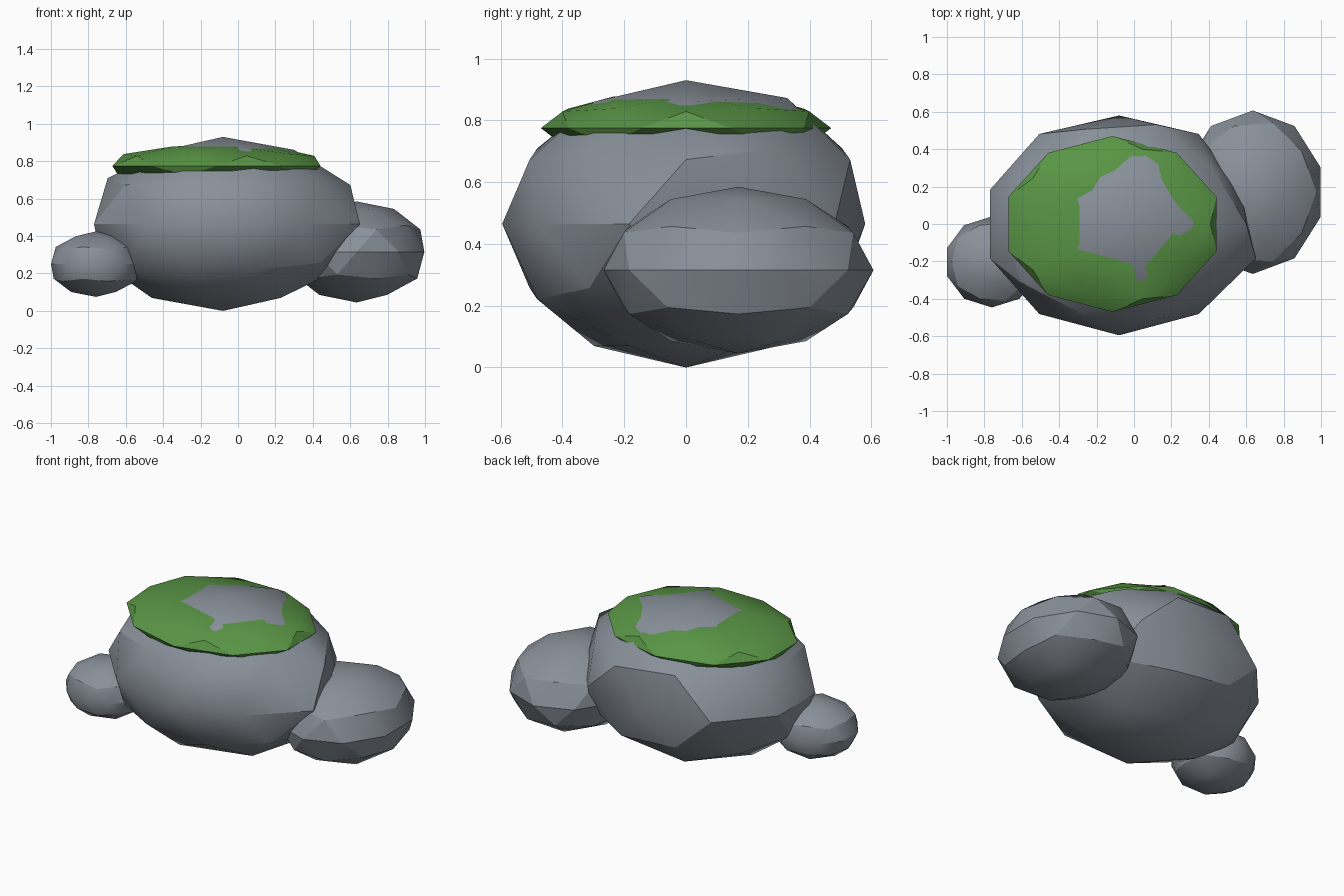
import bpy, math
from mathutils import Vector

if "Cube" in bpy.data.objects:
    bpy.data.objects.remove(bpy.data.objects["Cube"])


def material(name, rgb):
    m = bpy.data.materials.new(name)
    m.diffuse_color = (*rgb, 1)
    m.use_nodes = True
    m.node_tree.nodes["Principled BSDF"].inputs["Base Color"].default_value = m.diffuse_color
    return m


STONE = material("grey stone", (0.25, 0.28, 0.32))
MOSS = material("green moss", (0.10, 0.30, 0.06))


def boulder(name, centre, radii, mat, dents=(), angle=25):
    """Stretched icosphere; dents are (direction, xyz scale) for single corners."""
    bpy.ops.mesh.primitive_ico_sphere_add(subdivisions=2, radius=1)
    ob = bpy.context.object
    ob.name = name
    verts = ob.data.vertices
    moves = []
    for d, s in dents:
        d = Vector(d).normalized()
        moves.append((max(verts, key=lambda v: v.co.normalized().dot(d)).index, s))
    for i, s in moves:
        verts[i].co *= Vector(s)
    for v in verts:
        v.co = Vector(c + r * p for c, r, p in zip(centre, radii, v.co))
    ob.data.materials.append(mat)
    bpy.ops.object.shade_smooth_by_angle(angle=math.radians(angle))
    return ob


def ring(deg, z=0.0):
    a = math.radians(deg)
    r = math.sqrt(1 - z * z)
    return (r * math.cos(a), r * math.sin(a), z)


# Main rock, with a few pushed corners
boulder("main_rock", (-0.08, 0, 0.465), (0.725, 0.595, 0.465), STONE, [
    (ring(18), (0.95, 0.95, 1)),
    (ring(-18), (1.06, 1, 1)),
    (ring(0, 0.447), (1.05, 1, 1)),
    (ring(72, 0.447), (1, 1.05, 1)),
    (ring(108, 0.526), (1.03, 1.05, 1)),
    (ring(144, 0.447), (1.03, 0.85, 1)),
    (ring(72, 0.85), (1.1, 1.1, 1.03)),
    (ring(90), (1, 0.975, 1)),
])
# Moss cap lying over the top
boulder("moss_cap", (-0.115, 0, 0.775), (0.585, 0.47, 0.12), MOSS)
# Smaller rocks on each side
boulder("right_rock", (0.635, 0.17, 0.315), (0.38, 0.437, 0.27), STONE)
boulder("left_rock", (-0.76, -0.203, 0.25), (0.252, 0.243, 0.175), STONE)
